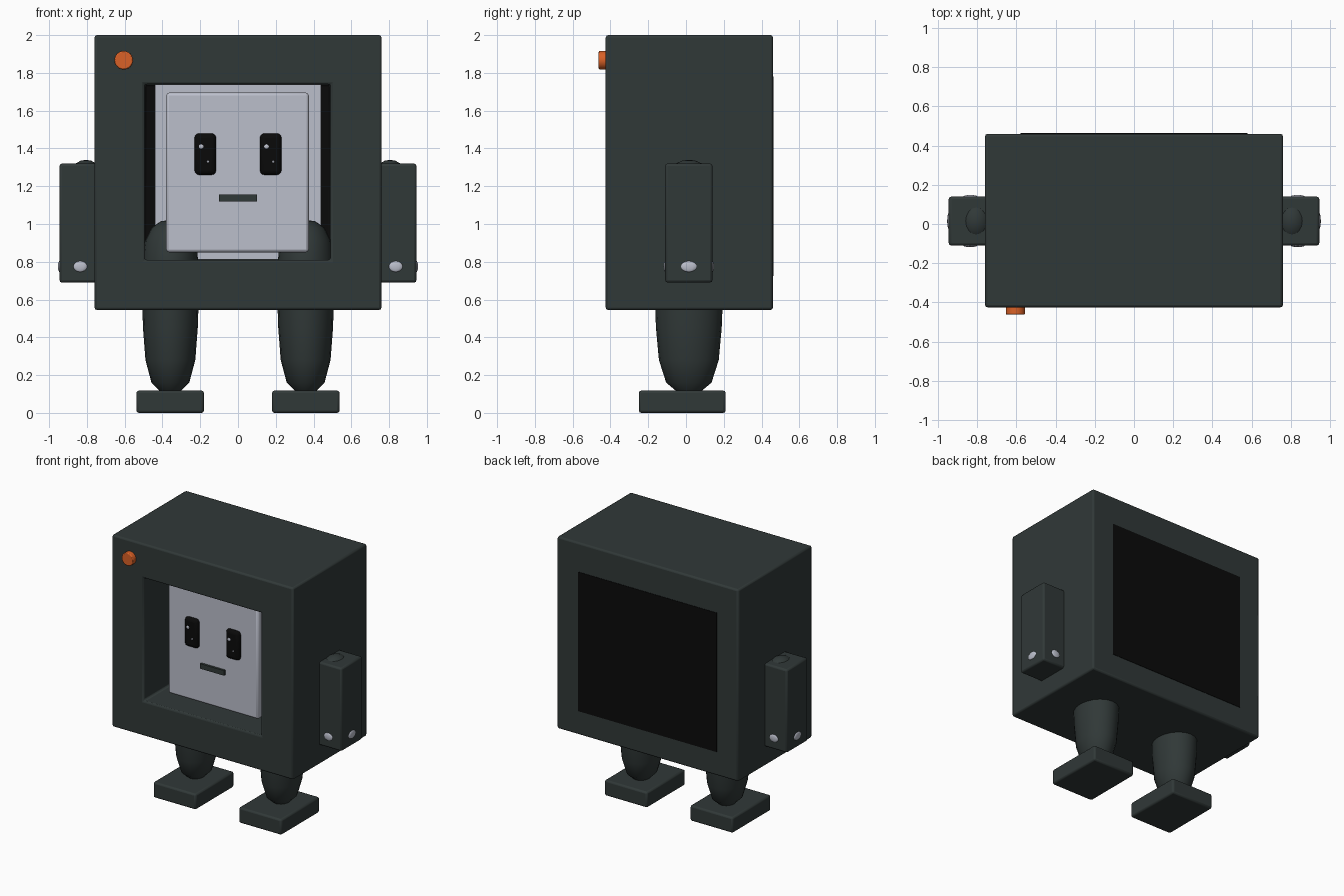
import bpy, bmesh, math
from mathutils import Matrix, Vector

default_cube = bpy.data.objects.get("Cube")
if default_cube:
    bpy.data.objects.remove(default_cube, do_unlink=True)


def material(name, rgb):
    m = bpy.data.materials.new(name)
    m.use_nodes = True
    colour = (*rgb, 1)
    m.diffuse_color = colour
    m.node_tree.nodes["Principled BSDF"].inputs["Base Color"].default_value = colour
    return m


SLATE = material("dark slate", (0.03, 0.04, 0.039))
BLACK = material("black", (0.003, 0.003, 0.003))
PALE = material("pale grey", (0.5, 0.52, 0.6))
ORANGE = material("orange", (0.7, 0.12, 0.02))


def finish(name, bm, *mats, bevel=0, segments=2, smooth=True):
    bmesh.ops.recalc_face_normals(bm, faces=bm.faces)
    mesh = bpy.data.meshes.new(name)
    bm.to_mesh(mesh)
    bm.free()
    ob = bpy.data.objects.new(name, mesh)
    bpy.context.collection.objects.link(ob)
    for m in mats:
        mesh.materials.append(m)
    if bevel:
        mod = ob.modifiers.new("rounded edges", "BEVEL")
        mod.width, mod.segments, mod.limit_method = bevel, segments, "ANGLE"
    if smooth:
        bpy.ops.object.select_all(action="DESELECT")
        ob.select_set(True)
        bpy.context.view_layer.objects.active = ob
        bpy.ops.object.shade_smooth_by_angle(angle=math.radians(35))
    return ob


def box(name, x, y, z, mat, bevel=0.0, segments=2):
    """Box given by its (min, max) range on each axis."""
    bm = bmesh.new()
    centre = Vector([sum(r) / 2 for r in (x, y, z)])
    size = [r[1] - r[0] for r in (x, y, z)]
    bmesh.ops.create_cube(bm, size=1, matrix=Matrix.Translation(centre) @ Matrix.Diagonal((*size, 1)))
    return finish(name, bm, mat, bevel=bevel, segments=segments)


def ellipsoid(name, centre, radii, mat, detail=16):
    bm = bmesh.new()
    bmesh.ops.create_uvsphere(bm, u_segments=detail, v_segments=detail // 2 + 2, radius=1,
                              matrix=Matrix.Translation(centre) @ Matrix.Diagonal((*radii, 1)))
    return finish(name, bm, mat)


def lathe(name, centre, profile, stretch, mat, sides=20):
    """Round column from (radius, height) pairs, stretched along y."""
    bm = bmesh.new()
    rings = []
    for r, z in profile:
        angles = [2 * math.pi * i / sides for i in range(sides)]
        rings.append([bm.verts.new((centre[0] + r * math.cos(a),
                                    centre[1] + r * stretch * math.sin(a), z)) for a in angles])
    for low, high in zip(rings, rings[1:]):
        for i in range(sides):
            j = (i + 1) % sides
            bm.faces.new((low[i], low[j], high[j], high[i]))
    bm.faces.new(rings[0])
    bm.faces.new(rings[-1])
    return finish(name, bm, mat)


# Cabinet: outer shell, front frame and a recess with a black back wall
bm = bmesh.new()
outer, inner = (-0.76, 0.76, 0.545, 2.0), (-0.495, 0.49, 0.81, 1.74)
rings = []
for (x0, x1, z0, z1), y in ((outer, 0.46), (outer, -0.425), (inner, -0.425), (inner, 0.43)):
    rings.append([bm.verts.new((px, y, pz)) for px, pz in ((x0, z0), (x1, z0), (x1, z1), (x0, z1))])
for a, b in zip(rings, rings[1:]):
    for i in range(4):
        j = (i + 1) % 4
        bm.faces.new((a[i], a[j], b[j], b[i]))
bm.faces.new(rings[0])
bm.faces.new(rings[-1]).material_index = 1
finish("cabinet", bm, SLATE, BLACK, bevel=0.013)

# Panels behind and inside the cabinet
box("back_panel", (-0.58, 0.58), (0.456, 0.463), (0.725, 1.78), BLACK)
box("inner_screen", (-0.44, 0.44), (0.395, 0.403), (0.812, 1.738), PALE)

# Head with its face
box("head", (-0.38, 0.375), (-0.295, 0.3), (0.85, 1.695), PALE, bevel=0.016)
box("mouth", (-0.1, 0.1), (-0.312, -0.28), (1.118, 1.156), SLATE)

# Power button
bm = bmesh.new()
bmesh.ops.create_cone(bm, cap_ends=True, segments=24, radius1=0.049, radius2=0.049, depth=0.06,
                      matrix=Matrix.Translation((-0.605, -0.432, 1.867)) @ Matrix.Rotation(math.pi / 2, 4, "X"))
finish("button", bm, ORANGE, bevel=0.006)

LEG_PROFILE = [(0.05, 0.11), (0.1, 0.16), (0.132, 0.28), (0.145, 0.45), (0.15, 0.6),
               (0.148, 0.8), (0.135, 0.91), (0.1, 0.98), (0.05, 1.015), (0.01, 1.02)]

for side, s in (("left", 1), ("right", -1)):
    def span(a, b):
        return tuple(sorted((s * a, s * b)))

    # Eye with two glints
    ex = s * 0.173
    box(side + "_eye", (ex - 0.057, ex + 0.057), (-0.322, -0.27), (1.26, 1.48), BLACK, 0.024, 3)
    ellipsoid(side + "_eye_large_glint", (ex - 0.022, -0.322, 1.41), (0.013, 0.006, 0.013), PALE, 10)
    ellipsoid(side + "_eye_small_glint", (ex + 0.014, -0.322, 1.33), (0.007, 0.005, 0.007), PALE, 8)

    # Leg and foot
    lathe(side + "_leg", (s * 0.358, 0.015), LEG_PROFILE, 1.2, SLATE)
    box(side + "_foot", span(0.18, 0.538), (-0.25, 0.21), (0, 0.118), SLATE, 0.013)

    # Arm, shoulder bulge and pale studs on three faces
    box(side + "_arm", span(0.74, 0.945), (-0.11, 0.14), (0.69, 1.32), SLATE, 0.013)
    ellipsoid(side + "_shoulder", (s * 0.805, 0.015, 1.24), (0.09, 0.115, 0.1), SLATE)
    for place, at, radii in (("front", (s * 0.835, -0.11), (0.036, 0.008)),
                             ("back", (s * 0.835, 0.14), (0.036, 0.008)),
                             ("outer", (s * 0.945, 0.015), (0.008, 0.042))):
        ellipsoid(f"{side}_{place}_stud", (*at, 0.775), (*radii, 0.029), PALE, 12)
